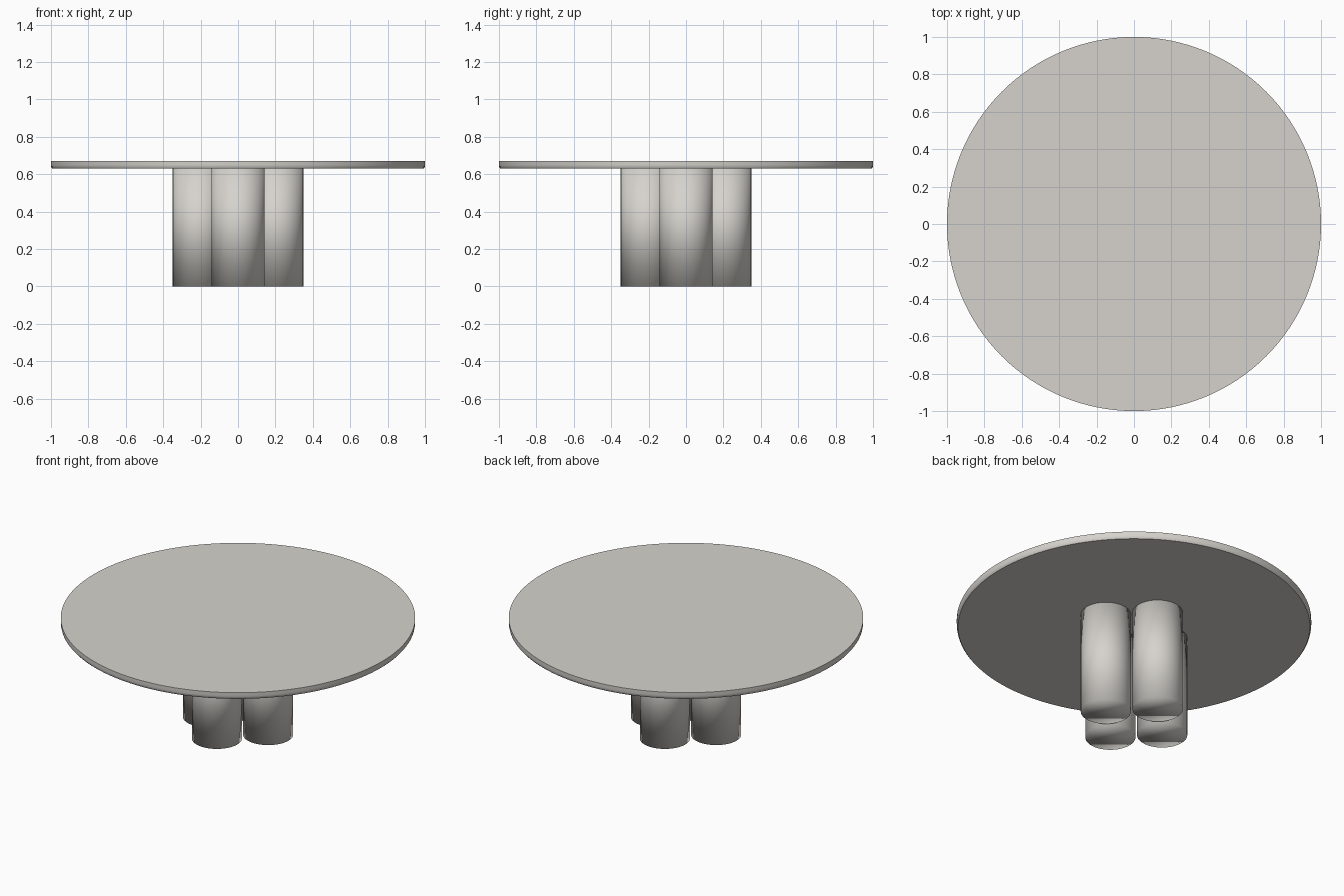
import bpy, bmesh, math

if "Cube" in bpy.data.objects:
    bpy.data.objects.remove(bpy.data.objects["Cube"])

TOP_Z, UNDER_Z = 0.671, 0.629
LEG_R, LEG_OFFSET = 0.1415, 0.2075

stone = bpy.data.materials.new("warm_grey_stone")
stone.diffuse_color = (0.67, 0.65, 0.61, 1.0)
stone.use_nodes = True
stone.node_tree.nodes["Principled BSDF"].inputs["Base Color"].default_value = stone.diffuse_color


def lathe(name, profile, segments, location=(0, 0, 0)):
    """Solid of revolution from (radius, z) points, capped at both ends."""
    bm = bmesh.new()
    rings = []
    for r, z in profile:
        rings.append([bm.verts.new((r * math.cos(2 * math.pi * i / segments),
                                    r * math.sin(2 * math.pi * i / segments), z))
                      for i in range(segments)])
    for low, high in zip(rings, rings[1:]):
        for i in range(segments):
            j = (i + 1) % segments
            bm.faces.new((low[i], low[j], high[j], high[i]))
    bm.faces.new(rings[0][::-1])
    bm.faces.new(rings[-1])
    for f in bm.faces:
        f.smooth = True
    mesh = bpy.data.meshes.new(name)
    bm.to_mesh(mesh)
    bm.free()
    mesh.materials.append(stone)
    obj = bpy.data.objects.new(name, mesh)
    obj.location = location
    bpy.context.collection.objects.link(obj)
    return obj


# Round top with a slightly eased lower edge
top = lathe("table_top", [(0.992, UNDER_Z), (0.998, 0.637), (1.0, 0.648), (1.0, TOP_Z)], 128)
bpy.context.view_layer.objects.active = top
top.select_set(True)
bpy.ops.object.shade_smooth_by_angle(angle=math.radians(35))
top.select_set(False)

# Four thick column legs in a plus arrangement, softly shaded over the ends
for name, x, y in (("front_leg", 0, -1), ("right_leg", 1, 0),
                   ("back_leg", 0, 1), ("left_leg", -1, 0)):
    lathe(name, [(LEG_R, 0), (LEG_R, UNDER_Z)], 64,
          (x * LEG_OFFSET, y * LEG_OFFSET, 0))
